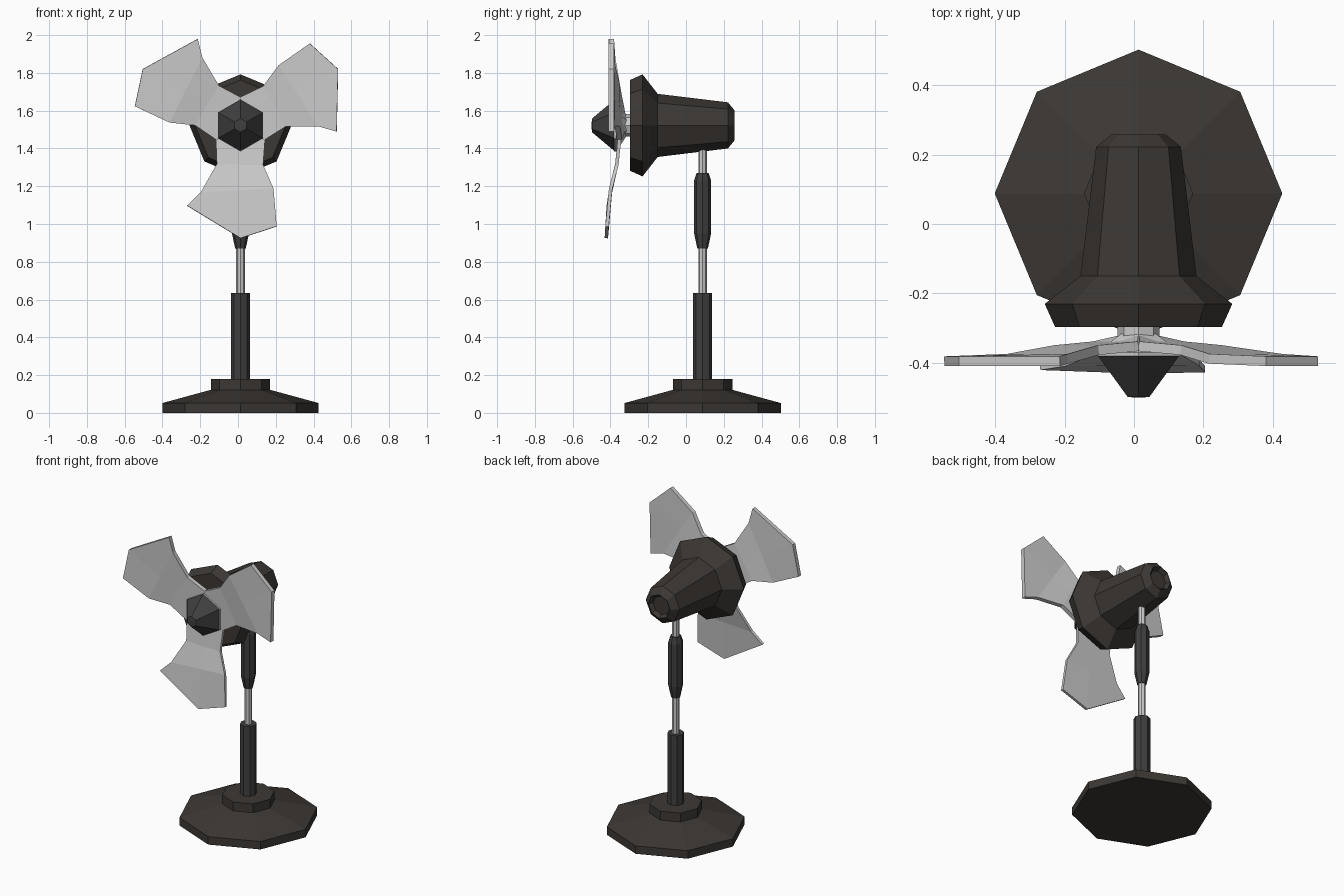
import bpy, bmesh
from math import sin, cos, radians, tau

if "Cube" in bpy.data.objects:
    bpy.data.objects.remove(bpy.data.objects["Cube"])

CX, CY, CZ = 0.013, 0.088, 1.522   # stand axis and rotor axis height


def material(name, rgb):
    m = bpy.data.materials.new(name)
    m.diffuse_color = (*rgb, 1)
    m.use_nodes = True
    m.node_tree.nodes["Principled BSDF"].inputs["Base Color"].default_value = m.diffuse_color
    return m


BROWN = material("dark_plastic", (0.045, 0.039, 0.034))
DARK = material("charcoal_plastic", (0.05, 0.05, 0.05))


def finish(name, bm, mat=None):
    bmesh.ops.recalc_face_normals(bm, faces=bm.faces)
    me = bpy.data.meshes.new(name)
    bm.to_mesh(me)
    bm.free()
    ob = bpy.data.objects.new(name, me)
    bpy.context.collection.objects.link(ob)
    if mat:
        me.materials.append(mat)
    return ob


def turned(name, profile, sides=8, mat=None, axis="Z"):
    """Faceted turned part; profile is (radius, position along axis)."""
    bm = bmesh.new()
    rings = []
    for r, h in profile:
        ring = []
        for i in range(sides):
            u, v = r * sin(tau * i / sides), r * cos(tau * i / sides)
            co = (CX + u, CY + v, h) if axis == "Z" else (CX + u, h, CZ + v)
            ring.append(bm.verts.new(co))
        rings.append(ring)
    for a, b in zip(rings, rings[1:]):
        for i in range(sides):
            j = (i + 1) % sides
            bm.faces.new((a[i], a[j], b[j], b[i]))
    bm.faces.new(rings[0])
    bm.faces.new(rings[-1])
    return finish(name, bm, mat)


# Stand
turned("base", [(0.414, 0), (0.414, 0.052), (0.157, 0.122), (0.157, 0.18)], mat=BROWN)
turned("lower_post", [(0.05, 0.17), (0.05, 0.635)], mat=DARK)
turned("inner_rod", [(0.023, 0.6), (0.023, 1.46)])
turned("height_collar", [(0.028, 0.87), (0.045, 0.95), (0.045, 1.23), (0.032, 1.27)], mat=DARK)

# Motor housing with a shallow recess in its rear cap
turned("motor_housing", [(0.24, -0.297), (0.27, -0.23), (0.167, -0.15), (0.122, 0.222),
                         (0.078, 0.258), (0.06, 0.235)], mat=BROWN, axis="Y")

# Rotor shaft, hub and spinner
turned("rotor_shaft", [(0.06, -0.35), (0.06, -0.28)], axis="Y")
turned("blade_hub", [(0.138, -0.38), (0.138, -0.37), (0.055, -0.314)], 6, axis="Y")
turned("spinner", [(0.138, -0.376), (0.036, -0.498), (0.006, -0.5)], 6, DARK, "Y")

# Blade rows: three (sideways, outward) points each, then depth
ROWS = [
    ([(-0.035, 0.02), (0, 0.02), (0.035, 0.02)], -0.33),
    ([(-0.13, 0.075), (0, 0.075), (0.13, 0.075)], -0.352),
    ([(-0.125, 0.205), (0, 0.21), (0.12, 0.21)], -0.363),
    ([(-0.21, 0.355), (0, 0.345), (0.175, 0.335)], -0.388),
    ([(-0.283, 0.425), (0, 0.597), (0.192, 0.535)], -0.395),
]


def blade(name, angle, lean, thickness):
    bm = bmesh.new()
    a = radians(angle)
    grid = []
    for points, depth in ROWS:
        grid.append([bm.verts.new((CX + d * cos(a) - s * sin(a),
                                   depth - lean * max(0, d - 0.15),
                                   CZ + d * sin(a) + s * cos(a))) for s, d in points])
    for p, q in zip(grid, grid[1:]):
        for i in range(2):
            bm.faces.new((p[i], p[i + 1], q[i + 1], q[i]))
    ob = finish(name, bm)
    mod = ob.modifiers.new("thickness", "SOLIDIFY")
    mod.thickness = thickness
    mod.offset = 0


blade("right_blade", 30, 0, 0.028)
blade("left_blade", 150, 0, 0.028)
blade("lower_blade", 270, 0.06, 0.018)
